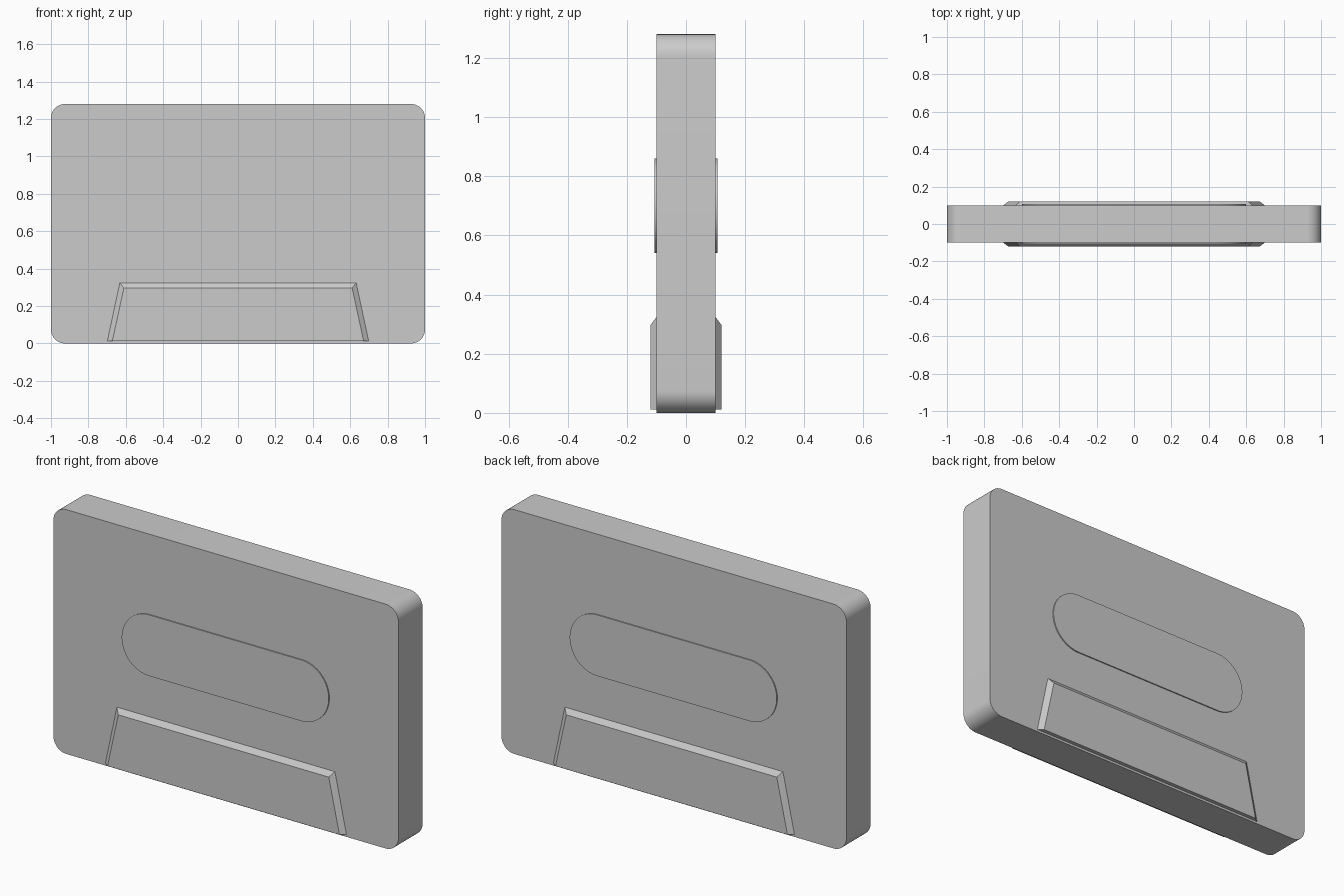
import bpy
import bmesh
from math import cos, sin, pi, radians

default = bpy.data.objects.get("Cube")
if default:
    bpy.data.objects.remove(default, do_unlink=True)

GREY = (0.6, 0.6, 0.6, 1)
grey = bpy.data.materials.new("plain_grey")
grey.use_nodes = True
grey.diffuse_color = GREY
grey.node_tree.nodes["Principled BSDF"].inputs["Base Color"].default_value = GREY


def rounded_outline(half_width, bottom, top, radius, steps):
    """Counter-clockwise (x, z) outline of a rounded rectangle."""
    points = []
    corners = [(1, top - radius), (-1, top - radius),
               (-1, bottom + radius), (1, bottom + radius)]
    for quarter, (side, cz) in enumerate(corners):
        cx = side * (half_width - radius)
        for i in range(steps + 1):
            a = (quarter + i / steps) * pi / 2
            points.append((cx + radius * cos(a), cz + radius * sin(a)))
    return points


def loft(name, back, back_y, front, front_y, mirrored=False):
    """Join two matching outlines into a closed solid along y."""
    bm = bmesh.new()
    a = [bm.verts.new((x, back_y, z)) for x, z in back]
    b = [bm.verts.new((x, front_y, z)) for x, z in front]
    bm.faces.new(a)
    bm.faces.new(b)
    for i in range(len(a)):
        j = (i + 1) % len(a)
        bm.faces.new((a[i], a[j], b[j], b[i]))
    bmesh.ops.recalc_face_normals(bm, faces=bm.faces)
    mesh = bpy.data.meshes.new(name)
    bm.to_mesh(mesh)
    bm.free()
    mesh.materials.append(grey)
    obj = bpy.data.objects.new(name, mesh)
    bpy.context.collection.objects.link(obj)
    # Smooth rounded corners, crisp rims
    bpy.ops.object.select_all(action="DESELECT")
    obj.select_set(True)
    bpy.context.view_layer.objects.active = obj
    bpy.ops.object.shade_smooth_by_angle(angle=radians(30))
    if mirrored:
        mod = obj.modifiers.new("both_sides", "MIRROR")
        mod.use_axis = (False, True, False)
        mod.use_mirror_merge = False
    return obj


# Main slab with rounded corners
slab = rounded_outline(1.0, 0.0, 1.28, 0.075, 12)
loft("body", slab, 0.1, slab, -0.1)

# Thin raised pill-shaped label, front and back
pill = rounded_outline(0.6, 0.54, 0.86, 0.16, 16)
# Straight ends collapse to single points, so drop the duplicates
pill = [p for i, p in enumerate(pill)
        if abs(p[0] - pill[i - 1][0]) + abs(p[1] - pill[i - 1][1]) > 0.0001]
loft("pill_label", pill, -0.099, pill, -0.106, mirrored=True)

# Raised trapezoid with sloped top and sides, front and back
outer = [(-0.7, 0.012), (0.7, 0.012), (0.633, 0.325), (-0.633, 0.325)]
inner = [(-0.672, 0.012), (0.672, 0.012), (0.61, 0.297), (-0.61, 0.297)]
loft("trapezoid_panel", outer, -0.099, inner, -0.12, mirrored=True)
